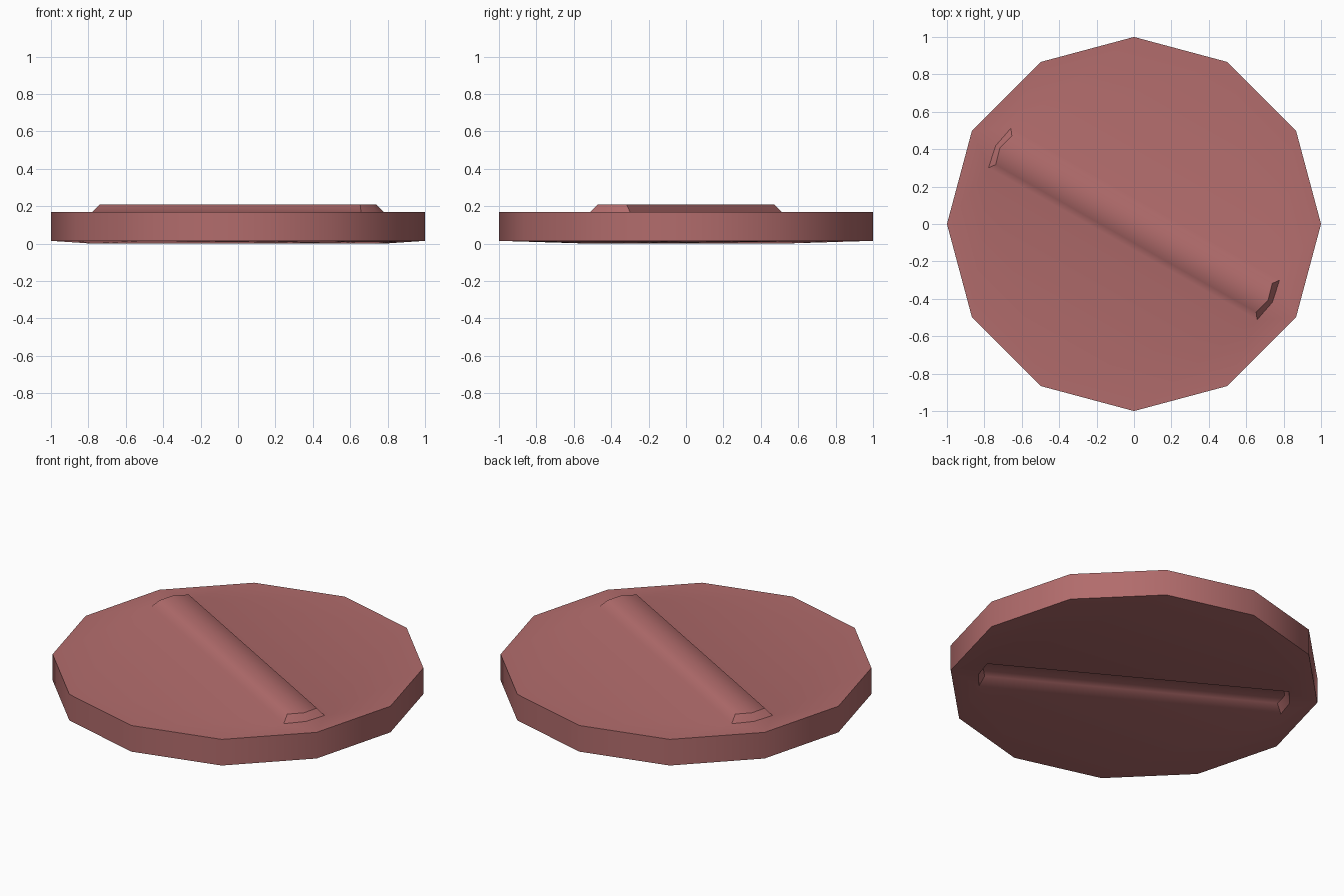
import bpy, bmesh, math
from mathutils import Matrix, Vector

cube = bpy.data.objects.get("Cube")
if cube:
    bpy.data.objects.remove(cube, do_unlink=True)

SIDES = 12
turn = Matrix.Rotation(math.radians(-29.5), 4, 'Z')   # direction of the grip ridge


def strip(bm, length, mid_length, half_width, z):
    """Six-point outline of a long strip with slightly pointed ends."""
    half = [(length, -half_width), (mid_length, 0), (length, half_width)]
    pts = half + [(-x, -y) for x, y in half]
    return [bm.verts.new(turn @ Vector((x, y, z))) for x, y in pts]


def loop_edges(bm, verts):
    return [bm.edges.new((a, b)) for a, b in zip(verts, verts[1:] + verts[:1])]


def band(bm, lower, upper):
    n = len(lower)
    for i in range(n):
        j = (i + 1) % n
        bm.faces.new((lower[i], lower[j], upper[j], upper[i]))


def lid_surface(bm, rim_z, foot_z, crest_z):
    """Disc surface with the raised ridge; returns its rim."""
    rim = []
    for i in range(SIDES):
        a = math.tau * i / SIDES
        rim.append(bm.verts.new((math.cos(a), math.sin(a), rim_z)))
    foot = strip(bm, 0.825, 0.85, 0.122, foot_z)
    crest = strip(bm, 0.80, 0.824, 0.088, crest_z)
    edges = loop_edges(bm, rim) + loop_edges(bm, foot)
    bmesh.ops.triangle_fill(bm, use_beauty=True, edges=edges)
    band(bm, foot, crest)
    # Crest split along its middle
    bm.faces.new((crest[1], crest[2], crest[3], crest[4]))
    bm.faces.new((crest[4], crest[5], crest[0], crest[1]))
    return rim


# Lid: ridged top, matching grooved underside, straight rim
bm = bmesh.new()
top_rim = lid_surface(bm, 0.17, 0.17, 0.21)
bottom_rim = lid_surface(bm, 0.015, 0.0, 0.045)
band(bm, bottom_rim, top_rim)
bmesh.ops.recalc_face_normals(bm, faces=bm.faces[:])
mesh = bpy.data.meshes.new("lid")
bm.to_mesh(mesh)
bm.free()
lid = bpy.data.objects.new("lid", mesh)
bpy.context.collection.objects.link(lid)

# Dusty red material
color = (0.445, 0.15, 0.15, 1)
mat = bpy.data.materials.new("dusty red")
mat.use_nodes = True
mat.diffuse_color = color
mat.node_tree.nodes["Principled BSDF"].inputs["Base Color"].default_value = color
mesh.materials.append(mat)

# Smooth rim and ridge flanks, sharp edges elsewhere
bpy.ops.object.select_all(action='DESELECT')
lid.select_set(True)
bpy.context.view_layer.objects.active = lid
bpy.ops.object.shade_smooth_by_angle(angle=math.radians(54))
